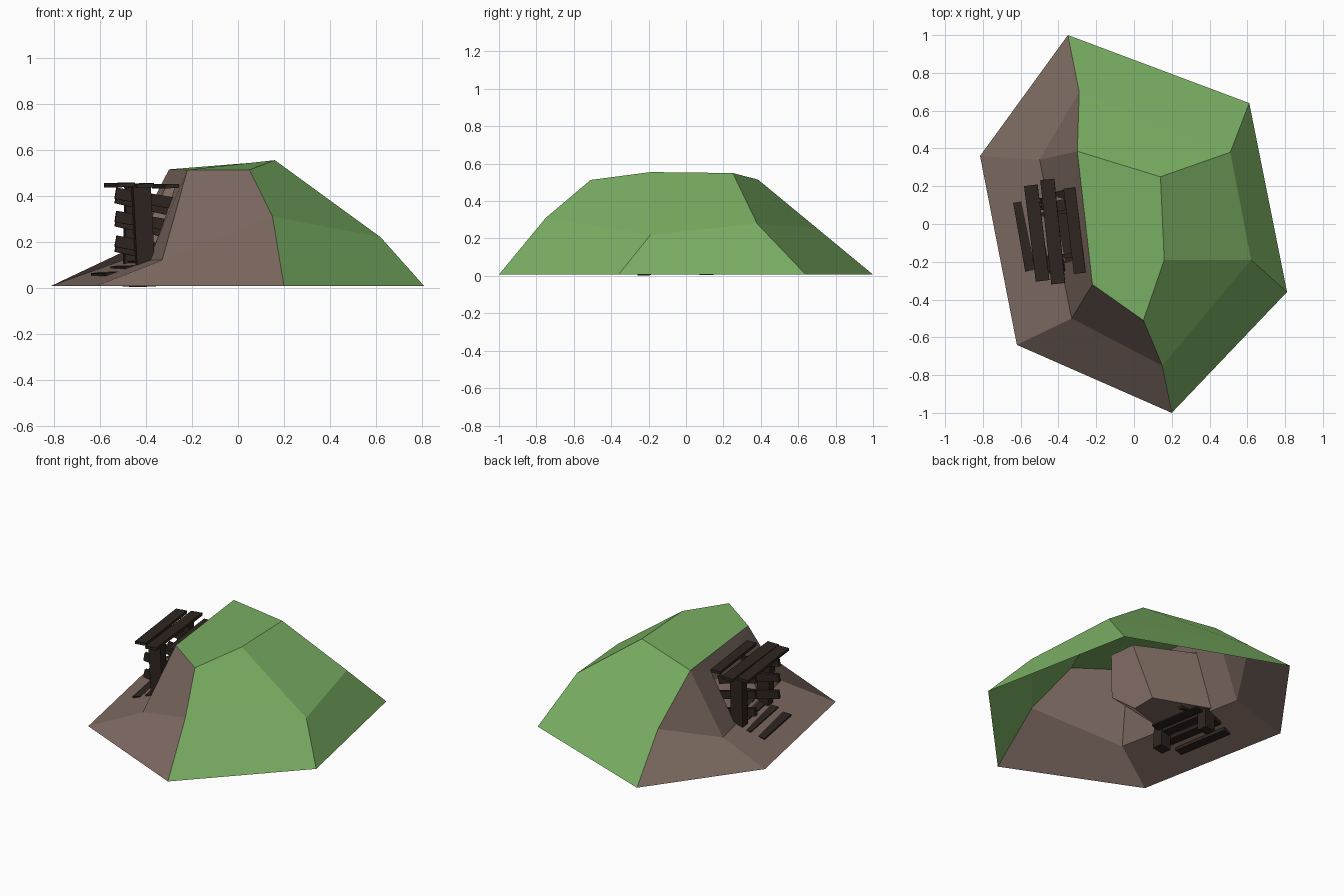
import bpy, bmesh, math, random
from mathutils import Vector, Matrix

if "Cube" in bpy.data.objects:
    bpy.data.objects.remove(bpy.data.objects["Cube"])

random.seed(4)


def material(name, rgb):
    m = bpy.data.materials.new(name)
    m.diffuse_color = (*rgb, 1)
    m.use_nodes = True
    m.node_tree.nodes["Principled BSDF"].inputs["Base Color"].default_value = m.diffuse_color
    return m


GRASS = material("grass", (0.195, 0.43, 0.125))
ROCK = material("rock", (0.205, 0.145, 0.12))
WOOD = material("dark_wood", (0.027, 0.018, 0.014))


def add_object(name, bm, mats):
    me = bpy.data.meshes.new(name)
    bm.to_mesh(me)
    bm.free()
    for m in mats:
        me.materials.append(m)
    ob = bpy.data.objects.new(name, me)
    bpy.context.collection.objects.link(ob)
    return ob


# Hill: base ring, middle ring and cap, with a rocky left and front side
base = [(-.35, 1, .007), (.61, .64, .007), (.81, -.36, .007),
        (.20, -1, .007), (-.62, -.64, .007), (-.815, .36, .007)]
mid = [(-.29, .70, .255), (.51, .38, .28), (.62, -.19, .22),
       (.15, -.75, .31), (-.33, -.50, .12), (-.50, .34, .12)]
cap = [(-.30, .385, .515), (.14, .25, .55), (.16, -.19, .555),
       (.05, -.51, .513), (-.22, -.32, .513)]

bm = bmesh.new()
B, M, C = ([bm.verts.new(p) for p in ring] for ring in (base, mid, cap))


def face(verts, mat):
    f = bm.faces.new(verts)
    f.material_index = mat
    return f


for i in range(6):
    j = (i + 1) % 6
    face((B[i], B[j], M[j], M[i]), int(i >= 3))
for i in range(4):
    face((M[i], M[i + 1], C[i + 1], C[i]), int(i == 3))
face((M[5], M[0], C[0]), 1)
top = face(C, 0)

# Tunnel: a mouth cut in the cliff, running back to a smaller end wall
cliff = [M[5], M[4], C[4], C[0]]


def on_cliff(u, v):
    a, b, c, d = (k.co for k in cliff)
    return a.lerp(b, u).lerp(d.lerp(c, u), v)


mouth = [bm.verts.new(on_cliff(u, v))
         for u, v in ((.22, .03), (.66, .03), (.70, .40), (.66, .80), (.25, .80))]
end = [bm.verts.new(p) for p in ((-.09, .06, .11), (-.09, -.10, .11), (.06, -.13, .14),
                                 (.09, -.10, .40), (.05, .05, .42))]
for i in range(5):
    j = (i + 1) % 5
    face((mouth[i], mouth[j], end[j], end[i]), 1)
face(end, 1)
face((cliff[0], cliff[1], mouth[1], mouth[0]), 1)
face((cliff[1], cliff[2], mouth[3], mouth[2], mouth[1]), 1)
face((cliff[2], cliff[3], mouth[4], mouth[3]), 1)
face((cliff[3], cliff[0], mouth[0], mouth[4]), 1)
bmesh.ops.recalc_face_normals(bm, faces=bm.faces)
bm.normal_update()
if top.normal.z < 0:
    bmesh.ops.reverse_faces(bm, faces=bm.faces)
add_object("hill", bm, (GRASS, ROCK))


# Timber: boxes given by centre, size and rotation
def plank(name, centre, size, rot=(0, 0, 0)):
    b = bmesh.new()
    bmesh.ops.create_cube(b, size=1)
    bmesh.ops.scale(b, vec=size, verts=b.verts)
    ob = add_object(name, b, (WOOD,))
    ob.location = centre
    ob.rotation_euler = [math.radians(a) for a in rot]
    return ob


# Roof boards
for x, y, z, w, l, a in ((-.515, -.048, .447, .072, .51, 7),
                         (-.43, -.04, .444, .074, .555, 6),
                         (-.315, -.035, .442, .062, .455, 7)):
    plank("roof_board", (x, y, z), (w, l, .018), (0, random.uniform(-4, 4), a))

# Posts with three sloping side boards each
for side, x, y, tilt in (("front", -.41, -.225, 3), ("back", -.455, .11, -1)):
    plank(side + "_post", (x, y, .222), (.078, .065, .435), (0, -tilt, 7))
    inner = .05 if side == "front" else -.05
    for z in (.365, .265, .155):
        dz = .025 if side == "front" else 0
        plank(side + "_side_board", (-.41, y + inner, z + dz),
              (.25, .022, .05), (0, 11 + random.uniform(-2, 2), 7))

# Sleepers up the slope and into the mouth
for x, y, z, l in ((-.58, -.065, .056, .37), (-.495, -.05, .085, .38),
                   (-.43, -.04, .108, .36), (-.365, -.04, .125, .34)):
    plank("sleeper", (x, y, z), (.054, l, .022), (0, -8, 10))
